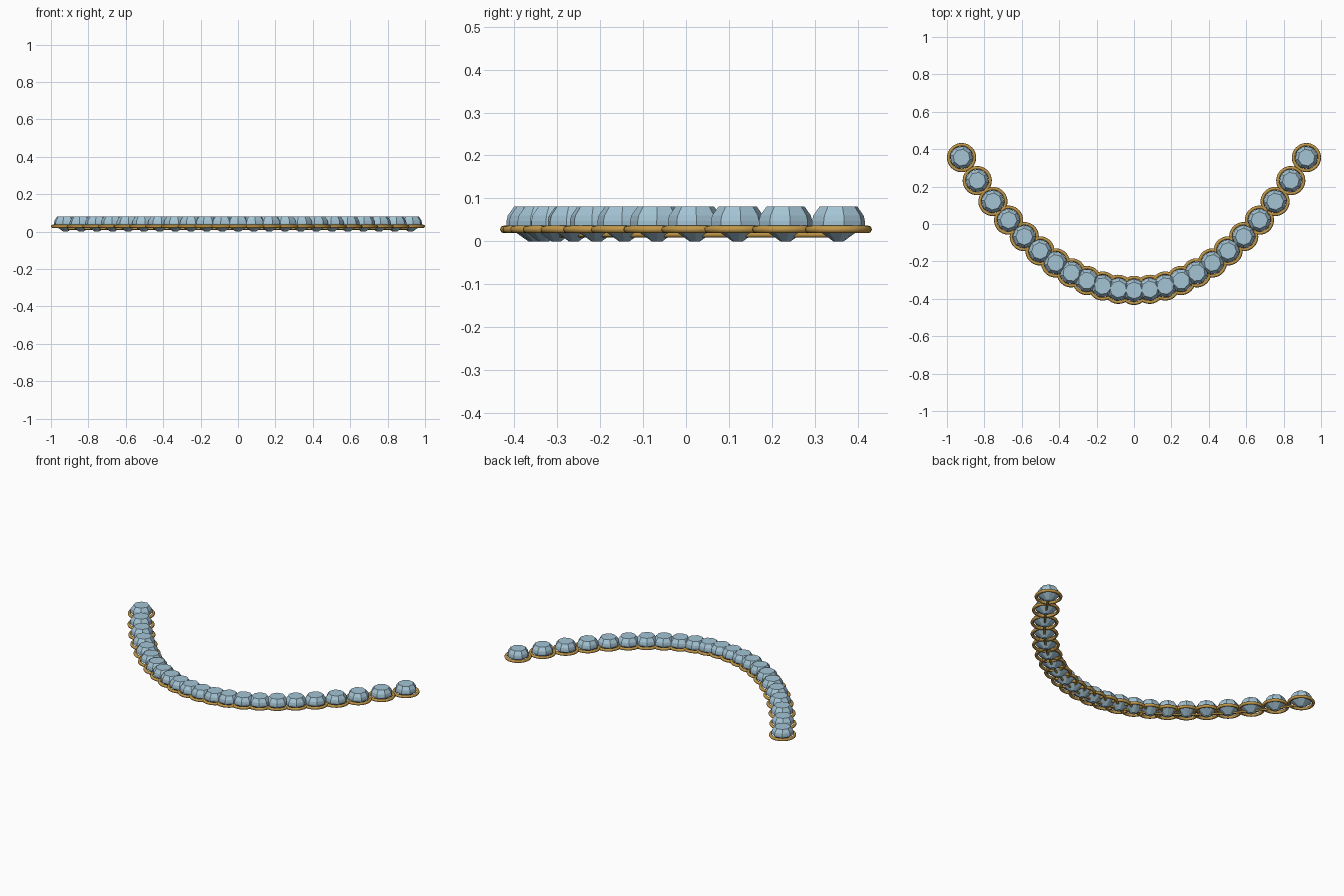
import bpy
import bmesh
import math
from mathutils import Matrix, Vector

if "Cube" in bpy.data.objects:
    bpy.data.objects.remove(bpy.data.objects["Cube"])

COUNT = 23
SPAN = 0.922          # x of the last stone
DEPTH = 0.355         # half of the y range of the stone centres
SIDES = 8


def material(name, rgb):
    m = bpy.data.materials.new(name)
    m.diffuse_color = (*rgb, 1)
    m.use_nodes = True
    m.node_tree.nodes["Principled BSDF"].inputs["Base Color"].default_value = m.diffuse_color
    return m


gem_blue = material("pale_blue_gem", (0.37, 0.55, 0.66))
gold = material("gold", (0.53, 0.31, 0.065))


def curve_y(x):
    return -DEPTH + 2 * DEPTH * (x / SPAN) ** 2


def add_object(name, mesh, mat, matrix=None):
    ob = bpy.data.objects.new(name, mesh)
    if not mesh.materials:
        mesh.materials.append(mat)
    bpy.context.collection.objects.link(ob)
    if matrix is not None:
        ob.matrix_world = matrix
    return ob


def lathe(name, profile, sides):
    """Closed faceted solid from (radius, height) pairs, bottom to top."""
    bm = bmesh.new()
    rings = [[bm.verts.new((r * math.cos(2 * math.pi * i / sides),
                            r * math.sin(2 * math.pi * i / sides), z))
              for i in range(sides)] for r, z in profile]
    for a, b in zip(rings, rings[1:]):
        for i in range(sides):
            j = (i + 1) % sides
            bm.faces.new((a[i], a[j], b[j], b[i]))
    bm.faces.new(rings[0][::-1])
    bm.faces.new(rings[-1])
    mesh = bpy.data.meshes.new(name)
    bm.to_mesh(mesh)
    bm.free()
    return mesh


def torus(name, major, minor, n=32, m=8):
    """Smooth ring around the z axis."""
    bm = bmesh.new()
    loops = []
    for i in range(n):
        a = 2 * math.pi * i / n
        loop = []
        for k in range(m):
            t = 2 * math.pi * k / m
            r = major + minor * math.cos(t)
            loop.append(bm.verts.new((r * math.cos(a), r * math.sin(a),
                                      minor * math.sin(t))))
        loops.append(loop)
    for i in range(n):
        a, b = loops[i], loops[(i + 1) % n]
        for k in range(m):
            q = (k + 1) % m
            bm.faces.new((a[k], b[k], b[q], a[q])).smooth = True
    mesh = bpy.data.meshes.new(name)
    bm.to_mesh(mesh)
    bm.free()
    return mesh


# Shared stone (culet, pavilion, girdle, crown, table) and bezel ring
stone_mesh = lathe("stone", [(0.012, 0.0), (0.063, 0.036), (0.063, 0.047),
                             (0.060, 0.060), (0.045, 0.081)], SIDES)
ring_mesh = torus("bezel_ring", 0.069, 0.009)

# Stones and rings strung along a parabola, turned to follow it
centres = []
for i in range(COUNT):
    x = -SPAN + 2 * SPAN * i / (COUNT - 1)
    y = curve_y(x)
    angle = math.atan(4 * DEPTH * x / SPAN ** 2)
    turn = Matrix.Rotation(angle, 4, 'Z')
    add_object(f"stone_{i + 1}", stone_mesh, gem_blue,
               Matrix.Translation((x, y, 0)) @ turn)
    add_object(f"bezel_ring_{i + 1}", ring_mesh, gold,
               Matrix.Translation((x, y, 0.028)) @ turn)
    centres.append(Vector((x, y, 0.015)))

# Thin wire running beneath the stones
curve = bpy.data.curves.new("link_wire", 'CURVE')
curve.dimensions = '3D'
curve.bevel_depth = 0.006
curve.bevel_resolution = 2
curve.use_fill_caps = True
spline = curve.splines.new('POLY')
spline.points.add(COUNT - 1)
for p, c in zip(spline.points, centres):
    p.co = (*c, 1)
add_object("link_wire", curve, gold)
